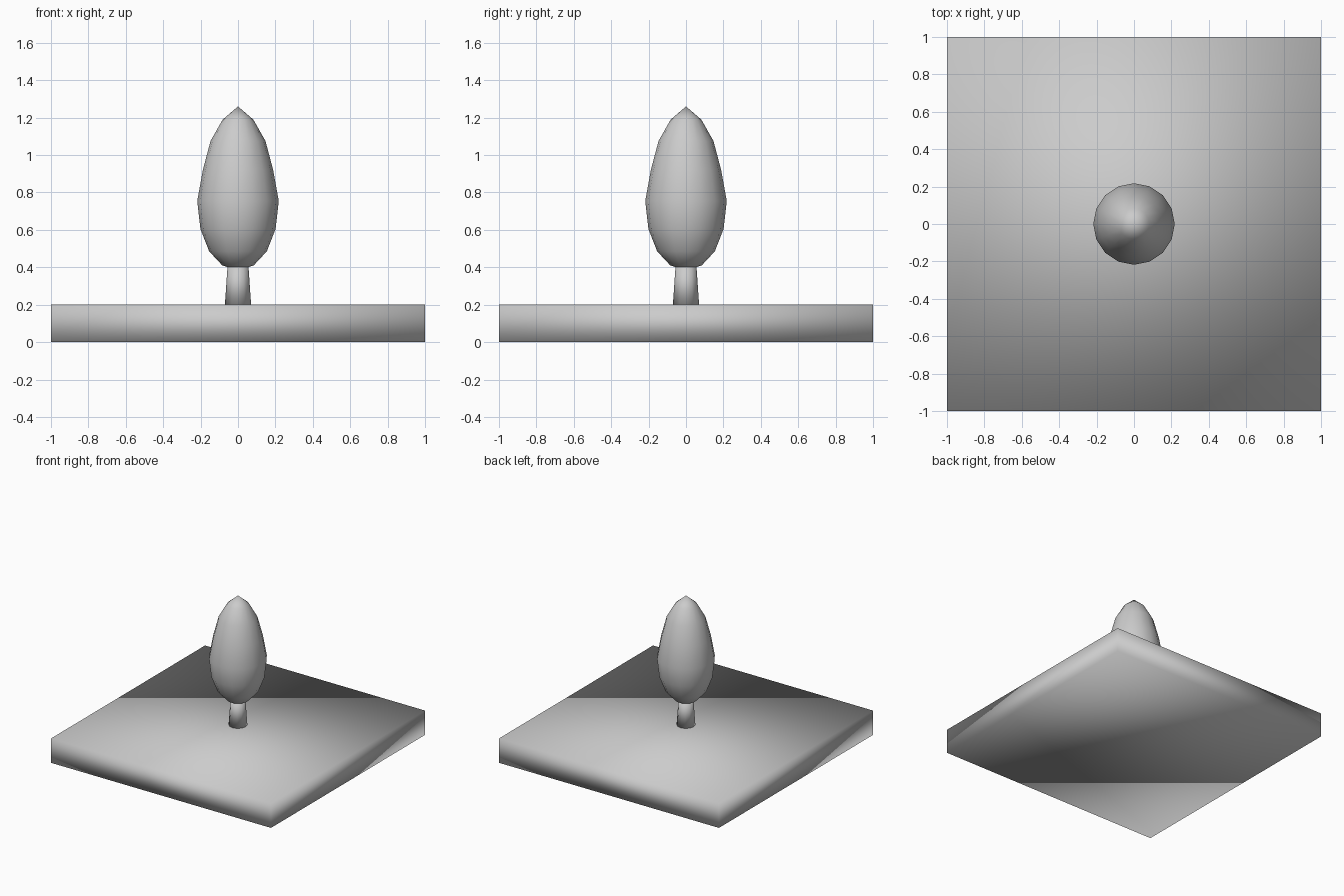
import bpy, bmesh
from math import cos, sin, tau

if "Cube" in bpy.data.objects:
    bpy.data.objects.remove(bpy.data.objects["Cube"])


def finish(name, bm):
    bmesh.ops.recalc_face_normals(bm, faces=bm.faces[:])
    for f in bm.faces:
        f.smooth = True
    me = bpy.data.meshes.new(name)
    bm.to_mesh(me)
    bm.free()
    ob = bpy.data.objects.new(name, me)
    bpy.context.collection.objects.link(ob)
    return ob


def lathe(name, profile, sides):
    """Revolve (radius, z) points about z; zero radius makes a pole."""
    bm = bmesh.new()
    rings = []
    for r, z in profile:
        if r == 0:
            rings.append([bm.verts.new((0, 0, z))] * sides)
        else:
            rings.append([bm.verts.new((r * cos(tau * i / sides), r * sin(tau * i / sides), z))
                          for i in range(sides)])
    for a, b in zip(rings, rings[1:]):
        for i in range(sides):
            j = (i + 1) % sides
            corners = dict.fromkeys((a[i], a[j], b[j], b[i]))
            bm.faces.new(list(corners))
    # Cap open ends
    for ring in (rings[0], rings[-1]):
        if ring[0] is not ring[1]:
            bm.faces.new(ring)
    return finish(name, bm)


# Square ground slab
bm = bmesh.new()
bmesh.ops.create_cube(bm, size=1)
bmesh.ops.scale(bm, vec=(2, 2, 0.2), verts=bm.verts)
bmesh.ops.translate(bm, vec=(0, 0, 0.1), verts=bm.verts)
finish("ground_slab", bm)

# Tapered trunk
lathe("trunk", [(0.07, 0.2), (0.055, 0.42)], 12)

# Egg-shaped foliage
lathe("foliage", [(0, 0.385), (0.084, 0.41), (0.154, 0.485), (0.201, 0.605), (0.218, 0.755),
                  (0.188, 0.92), (0.147, 1.075), (0.082, 1.19), (0, 1.26)], 16)
